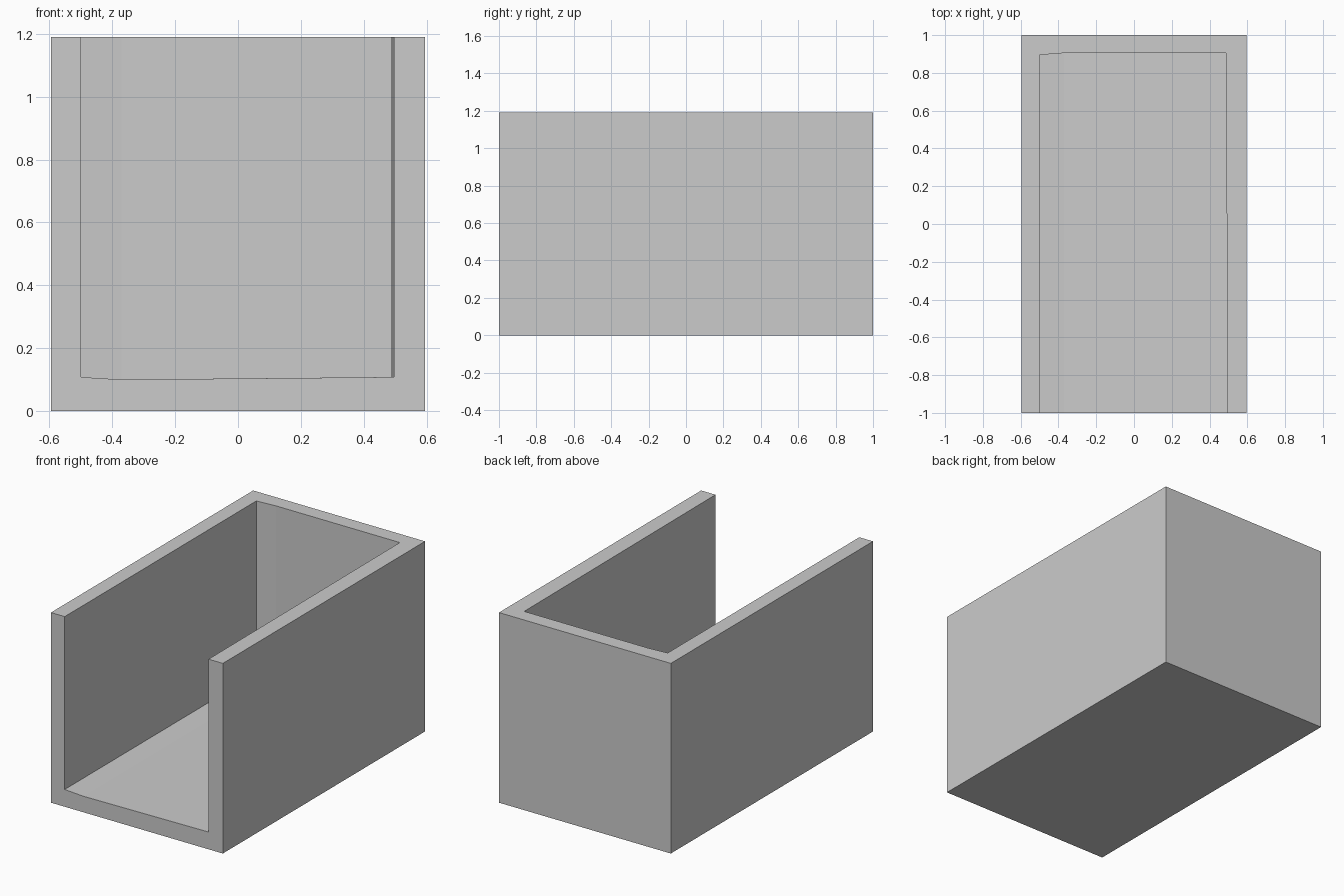
import bpy, bmesh

if "Cube" in bpy.data.objects:
    bpy.data.objects.remove(bpy.data.objects["Cube"])

W, L, H = 0.595, 1.0, 1.19


def make_object(name, bm):
    bmesh.ops.recalc_face_normals(bm, faces=bm.faces[:])
    mesh = bpy.data.meshes.new(name)
    bm.to_mesh(mesh)
    bm.free()
    obj = bpy.data.objects.new(name, mesh)
    bpy.context.collection.objects.link(obj)
    return obj


# Solid outer block
bm = bmesh.new()
bmesh.ops.create_cube(bm, size=1)
for v in bm.verts:
    v.co = (v.co.x * 2 * W, v.co.y * 2 * L, (v.co.z + 0.5) * H)
box = make_object("open_box", bm)

# Cavity cutter: slightly uneven profile, open past the front and the top
TOP = H + 0.2
front = [(-0.5, -1.2, TOP), (-0.5, -1.2, 0.108), (-0.37, -1.2, 0.10),
         (0.497, -1.2, 0.108), (0.497, -1.2, TOP), (-0.37, -1.2, TOP)]
back = [(-0.5, 0.895, TOP), (-0.5, 0.895, 0.108), (-0.37, 0.905, 0.10),
        (0.487, 0.905, 0.108), (0.487, 0.905, TOP), (-0.37, 0.905, TOP)]
bm = bmesh.new()
f = [bm.verts.new(p) for p in front]
b = [bm.verts.new(p) for p in back]
for i in range(6):
    j = (i + 1) % 6
    bm.faces.new((f[i], f[j], b[j], b[i]))
for ring in (f, b):
    bm.faces.new((ring[0], ring[1], ring[2], ring[5]))
    bm.faces.new((ring[2], ring[3], ring[4], ring[5]))
bmesh.ops.triangulate(bm, faces=bm.faces[:])
cutter = make_object("cavity_cutter", bm)
cutter.hide_render = True

# Hollow out the block
mod = box.modifiers.new("hollow", 'BOOLEAN')
mod.operation = 'DIFFERENCE'
mod.solver = 'EXACT'
mod.object = cutter
bpy.context.view_layer.objects.active = box
box.select_set(True)
bpy.ops.object.modifier_apply(modifier=mod.name)
bpy.data.objects.remove(cutter, do_unlink=True)
